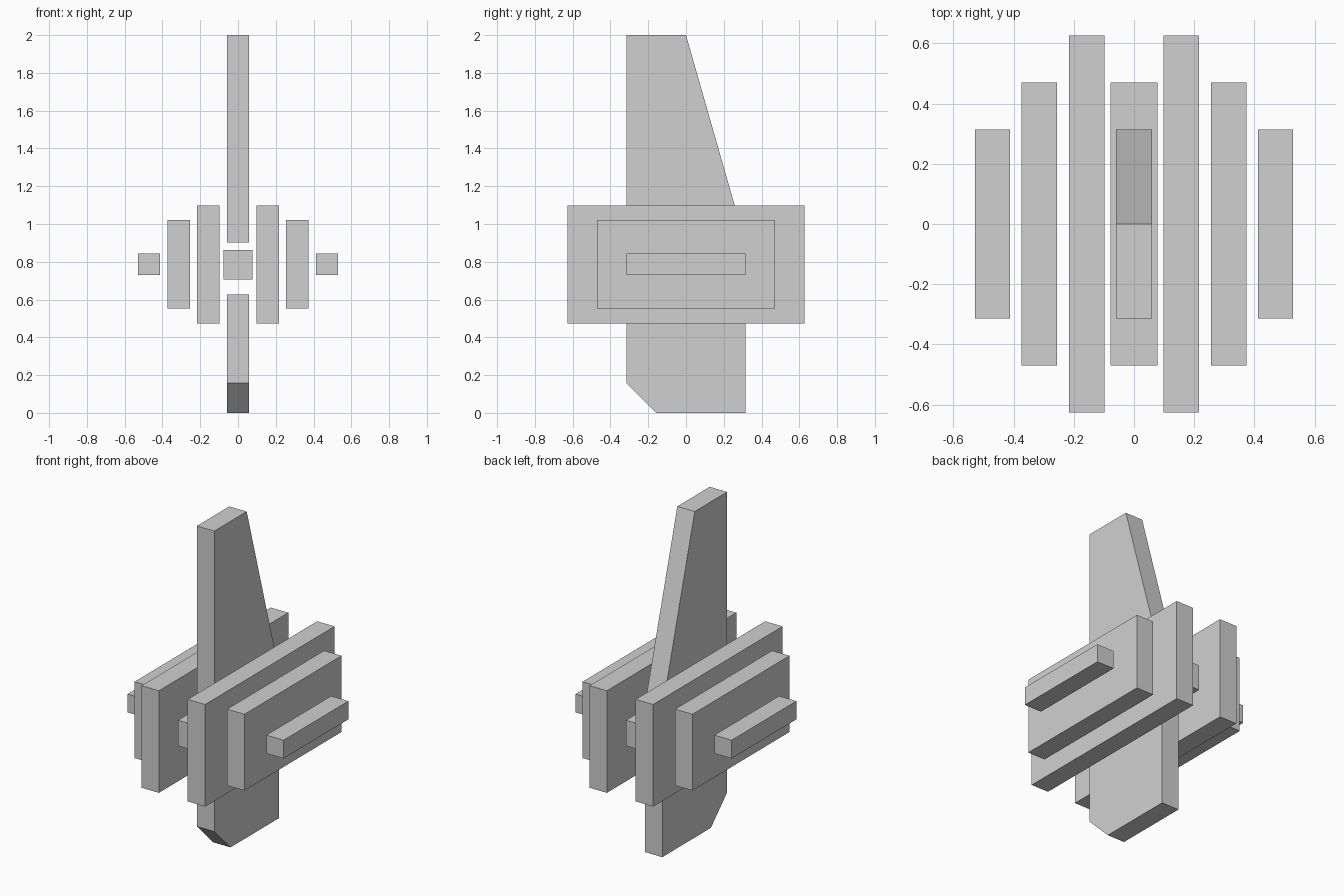
import bpy
import bmesh

cube = bpy.data.objects.get("Cube")
if cube:
    bpy.data.objects.remove(cube, do_unlink=True)

# One plain grey for every part
grey = bpy.data.materials.new("light_grey")
grey.use_nodes = True
colour = (0.63, 0.63, 0.63, 1.0)
grey.diffuse_color = colour
grey.node_tree.nodes["Principled BSDF"].inputs["Base Color"].default_value = colour


def plate(name, profile, x0, x1):
    """Extrude a (y, z) profile along x from x0 to x1."""
    bm = bmesh.new()
    face = bm.faces.new([bm.verts.new((x0, y, z)) for y, z in profile])
    out = bmesh.ops.extrude_face_region(bm, geom=[face])
    verts = [v for v in out["geom"] if isinstance(v, bmesh.types.BMVert)]
    bmesh.ops.translate(bm, verts=verts, vec=(x1 - x0, 0, 0))
    bmesh.ops.recalc_face_normals(bm, faces=bm.faces[:])
    mesh = bpy.data.meshes.new(name)
    bm.to_mesh(mesh)
    bm.free()
    mesh.materials.append(grey)
    obj = bpy.data.objects.new(name, mesh)
    bpy.context.collection.objects.link(obj)


def rect(half_y, z0, z1):
    return [(-half_y, z0), (half_y, z0), (half_y, z1), (-half_y, z1)]


FIN = 0.059

# Upper fin with a sloping back edge
plate("upper_fin", [(-0.314, 0.902), (0.314, 0.902), (0.0, 2.0), (-0.314, 2.0)], -FIN, FIN)

# Lower fin with a chamfered front corner
plate("lower_fin", [(-0.157, 0.0), (0.314, 0.0), (0.314, 0.627),
                    (-0.314, 0.627), (-0.314, 0.157)], -FIN, FIN)

# Square core bar between the fins
plate("core_bar", rect(0.47, 0.706, 0.863), -0.078, 0.078)

# Side plates, shrinking outwards, mirrored left and right
side_plates = [
    ("inner_plate", 0.098, 0.216, rect(0.627, 0.472, 1.098)),
    ("middle_plate", 0.255, 0.373, rect(0.47, 0.552, 1.02)),
    ("outer_bar", 0.412, 0.529, rect(0.314, 0.731, 0.843)),
]
for name, x0, x1, profile in side_plates:
    plate("left_" + name, profile, x0, x1)
    plate("right_" + name, profile, -x1, -x0)
